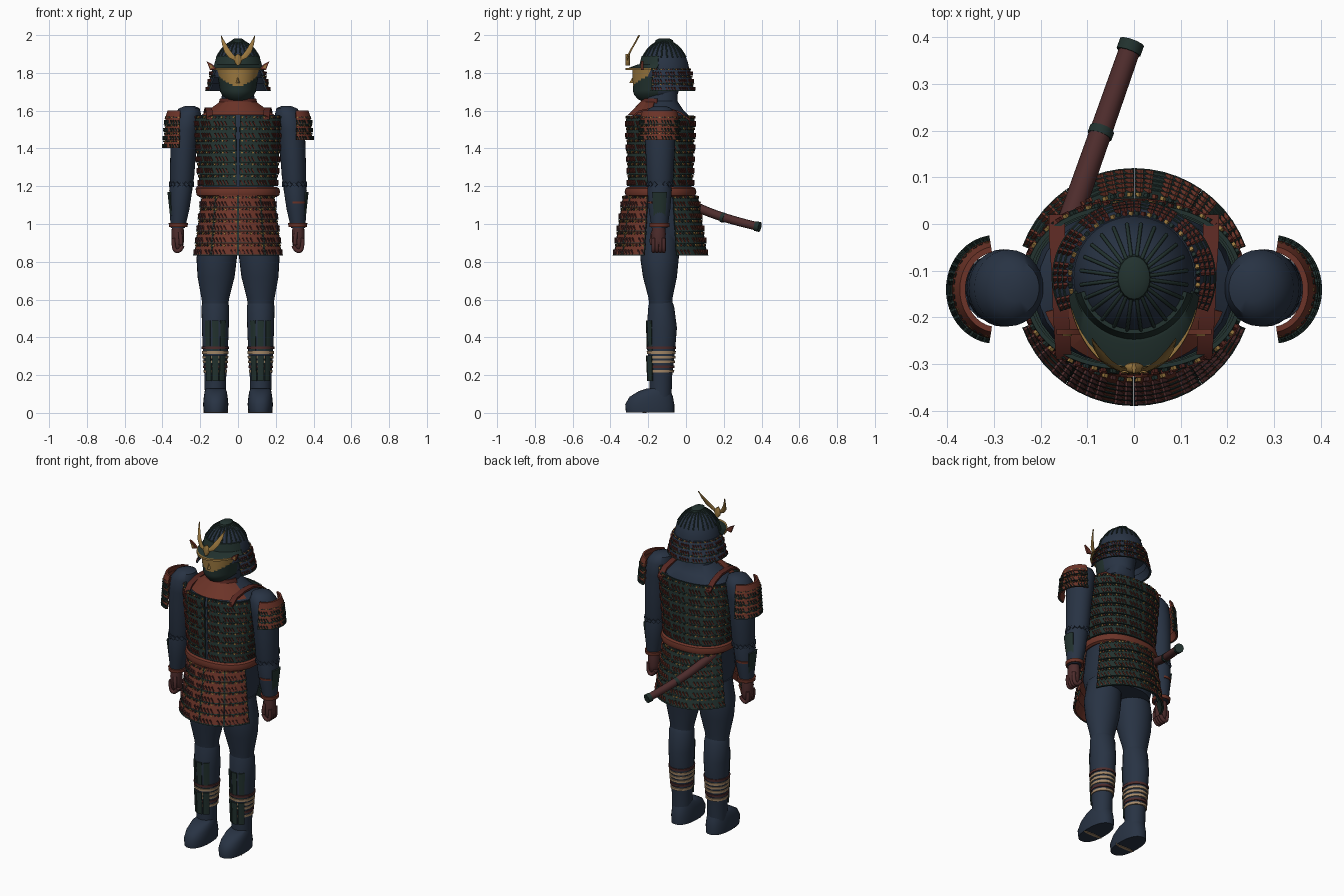
import bpy, bmesh
from math import sin, cos, atan2, radians, pi
from mathutils import Matrix, Vector

cube = bpy.data.objects.get("Cube")
if cube:
    bpy.data.objects.remove(cube)

def material(name, r, g, b):
    m = bpy.data.materials.new(name)
    m.use_nodes = True
    m.diffuse_color = (r, g, b, 1)
    m.node_tree.nodes["Principled BSDF"].inputs["Base Color"].default_value = (r, g, b, 1)
    return m

navy = material("navy cloth", .021, .033, .057)
green = material("dark green lacquer", .016, .032, .028)
red = material("red lacquer", .15, .034, .021)
maroon = material("maroon leather", .075, .025, .025)
brown = material("dark red lacing", .095, .02, .015)
gold = material("gold", .33, .19, .05)
tan = material("tan cord", .38, .25, .14)

built = []

def finish(name, bm, *mats):
    bmesh.ops.recalc_face_normals(bm, faces=bm.faces)
    mesh = bpy.data.meshes.new(name)
    bm.to_mesh(mesh)
    bm.free()
    for m in mats:
        mesh.materials.append(m)
    ob = bpy.data.objects.new(name, mesh)
    bpy.context.collection.objects.link(ob)
    built.append(ob)
    return ob

def skin(bm, rings, closed=False, mat=0):
    """Join equal rings of points into a tube, capped unless closed."""
    loops = [[bm.verts.new(p) for p in ring] for ring in rings]
    n = len(loops[0])
    pairs = list(zip(loops, loops[1:])) + ([(loops[-1], loops[0])] if closed else [])
    faces = [bm.faces.new((a[i], a[(i + 1) % n], b[(i + 1) % n], b[i]))
             for a, b in pairs for i in range(n)]
    if not closed:
        faces += [bm.faces.new(loops[0]), bm.faces.new(loops[-1])]
    for f in faces:
        f.material_index = mat

def oval(c, rx, ry, a, e=2.0):
    """Point on a (super)ellipse in plan at angle a in degrees."""
    u, v = cos(radians(a)), sin(radians(a))
    k = 2 / e
    return (c[0] + rx * abs(u) ** k * (1 if u > 0 else -1),
            c[1] + ry * abs(v) ** k * (1 if v > 0 else -1))

def loft(name, mat, sections, n=28, e=2.0):
    """Upright body from (x, y, z, rx, ry) sections."""
    bm = bmesh.new()
    skin(bm, [[(*oval((x, y), rx, ry, 360 * i / n, e), z) for i in range(n)]
              for x, y, z, rx, ry in sections])
    return finish(name, bm, mat)

def sector(bm, c, profile, a0=0, a1=360, e=2.0, mat=0):
    """Sweep a closed (rx, ry, z) profile around c."""
    full = a1 - a0 == 360
    n = max(2, int((a1 - a0) / 6))
    skin(bm, [[(*oval(c, rx, ry, a0 + (a1 - a0) * i / n, e), z) for rx, ry, z in profile]
              for i in range(n if full else n + 1)], full, mat)

def shell(name, mat, c, top, bottom, thick, a0=0, a1=360, e=2.0):
    """Curved plate between a top and bottom (rx, ry, z)."""
    bm = bmesh.new()
    inner = [(rx - thick, ry - thick, z) for rx, ry, z in (bottom, top)]
    sector(bm, c, [top, bottom] + inner, a0, a1, e)
    return finish(name, bm, mat)

def tube(name, mat, points, radius, taper=None):
    cu = bpy.data.curves.new(name, "CURVE")
    cu.dimensions = "3D"
    cu.bevel_depth, cu.bevel_resolution, cu.use_fill_caps = radius, 3, True
    sp = cu.splines.new("NURBS")
    sp.points.add(len(points) - 1)
    sp.order_u, sp.use_endpoint_u, sp.resolution_u = 3, True, 4
    for i, p in enumerate(points):
        sp.points[i].co = (*p, 1)
        sp.points[i].radius = taper[i] if taper else 1
    cu.materials.append(mat)
    ob = bpy.data.objects.new(name, cu)
    bpy.context.collection.objects.link(ob)
    built.append(ob)

def block(bm, loc, size, turn=0, slant=0, mat=0):
    m = (Matrix.Translation(loc) @ Matrix.Rotation(turn, 4, "Z")
         @ Matrix.Rotation(slant, 4, "X") @ Matrix.Diagonal((*size, 1)))
    for v in bmesh.ops.create_cube(bm, size=1, matrix=m)["verts"]:
        for f in v.link_faces:
            f.material_index = mat

def armour(name, c, rows, top, bottom, panels, plate, lace, e=2.0, gap=.017):
    """Overlapping laced rows from top to bottom (rx, ry, z)."""
    bm = bmesh.new()
    t, b = Vector(top), Vector(bottom)
    for r in range(rows):
        hi, lo = t.lerp(b, r / rows), t.lerp(b, (r + 1) / rows)
        h = hi.z - lo.z
        flare = Vector((.005, .005, 0))
        hi, lo = hi - flare, lo + flare
        back = Vector((.009, .009, 0))
        for a0, a1 in panels:
            sector(bm, c, [hi, lo, lo - back, hi - back], a0, a1, e)
            # dark hem along each row and dark edges on each panel
            hem = hi.lerp(lo, .9) + back * .2
            sector(bm, c, [hem, lo + back * .3, lo - back, hem - back], a0, a1, e, 3)
            for a in (a0, a1 - 1.2):
                sector(bm, c, [hi + back * .2, lo + back * .2, lo - back, hi - back], a, a + 1.2, e, 3)
            n = int(radians(a1 - a0) * (t.x + t.y) / 2 / gap)
            for i in range(n):
                a = a0 + (a1 - a0) * (i + .5) / n
                turn = atan2(sin(radians(a)) / t.y, cos(radians(a)) / t.x)
                # slanted laces in groups, with gold knots above
                q = hi.lerp(lo, .68)
                if i % 5 != 4:
                    block(bm, (*oval(c, q.x + .002, q.y + .002, a, e), q.z),
                          (.009, .006, h * .42), turn, .5, 1)
                q = hi.lerp(lo, .14)
                block(bm, (*oval(c, q.x + .002, q.y + .002, a, e), q.z),
                      (.01, .009, h * .15), turn, -.6, (2, 1, 3)[i % 3])
    return finish(name, bm, plate, lace, gold, green)

mid = (0, -.135)

# body under the armour
loft("torso", navy, [(*mid, z, rx, ry) for z, rx, ry in (
    (.88, .17, .16), (1.0, .2, .18), (1.15, .185, .165), (1.5, .215, .165),
    (1.57, .205, .155), (1.605, .15, .12), (1.65, .09, .09), (1.72, .08, .09))], e=2.3)

# cuirass, belt and skirt
armour("cuirass", mid, 6, (.238, .182, 1.575), (.204, .17, 1.2), [(-88.5, 268.5)], green, brown, 2.3)
bm = bmesh.new()
sector(bm, mid, [(.205 + .018 * cos(k * pi / 4), .172 + .018 * cos(k * pi / 4),
                  1.17 + .026 * sin(k * pi / 4)) for k in range(8)], e=2.3)
finish("belt", bm, red)
front_panels = [(200 + 35 * k, 234.8 + 35 * k) for k in range(4)]
back_panels = [(20 + 35 * k, 54.8 + 35 * k) for k in range(4)]
skirt = ((.205, .198, 1.15), (.247, .247, .832))
armour("front_skirt", mid, 5, *skirt, front_panels, red, maroon)
armour("back_skirt", mid, 5, *skirt, back_panels, green, red)

# throat guard and collar
shell("throat_guard", red, mid, (.1, .105, 1.648), (.2, .172, 1.578), .012, 198, 342)
shell("collar", brown, mid, (.097, .1, 1.665), (.105, .108, 1.638), .012, 190, 350)
for side, s in (("right", -1), ("left", 1)):
    # shoulder strap
    bm = bmesh.new()
    path = ((.165, .02, 1.55), (.165, -.03, 1.59), (.16, -.1, 1.61),
            (.157, -.18, 1.61), (.153, -.25, 1.595), (.15, -.29, 1.56))
    skin(bm, [[(s * x + w, y, z + t) for w, t in
               ((-.017, -.006), (.017, -.006), (.017, .006), (-.017, .006))] for x, y, z in path])
    finish(side + "_shoulder_strap", bm, brown)

    # arm with a ruffled sleeve edge
    loft(side + "_upper_arm", navy, [(s * x, -.137, z, rx, ry) for x, z, rx, ry in (
        (.255, 1.625, .025, .03), (.258, 1.612, .055, .06), (.268, 1.575, .074, .082),
        (.28, 1.5, .074, .083), (.29, 1.38, .068, .077), (.297, 1.24, .064, .07), (.298, 1.21, .058, .064))])
    loft(side + "_forearm", navy, [(s * x, -.14, z, rx, ry) for x, z, rx, ry in (
        (.298, 1.24, .056, .058), (.303, 1.18, .061, .065), (.31, 1.08, .053, .057), (.318, .98, .038, .042))])
    bm = bmesh.new()
    for k in range(16):
        a = 22.5 * k
        block(bm, (*oval((s * .298, -.138), .06, .066, a), 1.21), (.012, .018, .022), radians(a), .785)
    finish(side + "_sleeve_ruffle", bm, navy)
    out = 0 if s > 0 else 180
    shell(side + "_forearm_splint", green, (s * .308, -.14), (.066, .07, 1.17), (.05, .054, 1.03),
          .01, out - 34, out + 34)
    shell(side + "_forearm_tie", red, (s * .308, -.14), (.06, .065, 1.12), (.059, .064, 1.108), .01,
          out - 110, out - 40)
    shell(side + "_wrist_band", red, (s * .316, -.14), (.051, .054, 1.005), (.049, .052, .985), .014)
    # closed hand
    loft(side + "_palm", maroon, [(s * .319, -.145, z, rx, ry) for z, rx, ry in (
        (.99, .03, .034), (.95, .034, .038), (.91, .033, .037), (.88, .028, .034), (.868, .018, .026))], 16)
    for k in range(4):
        y = -.172 + .018 * k
        tube(side + "_finger", maroon, [(s * .34, y, .925), (s * .345, y, .865), (s * .31, y, .85),
                                        (s * .292, y, .885)], .011)
    tube(side + "_thumb", maroon, [(s * .308, -.175, .955), (s * .3, -.185, .92), (s * .303, -.18, .89)], .011)

    # hanging shoulder plates
    rows = 4 if s < 0 else 3
    base = (s * .295, -.14)
    armour(side + "_shoulder_plates", base, rows, (.088, .1, 1.57), (.1, .109, 1.57 - .042 * rows),
           [(out - 82, out + 82)], red, green, gap=.014)
    shell(side + "_shoulder_cap", red, base, (.078, .092, 1.6), (.094, .106, 1.555), .012, out - 82, out + 82)

    # leg and foot
    loft(side + "_thigh", navy, [(s * x, y, z, rx, ry) for x, y, z, rx, ry in (
        (.1, -.14, .95, .095, .1), (.113, -.14, .82, .107, .102), (.116, -.138, .72, .098, .09),
        (.12, -.135, .61, .074, .064), (.12, -.133, .56, .066, .06))])
    loft(side + "_shin", navy, [(s * .12, y, z, rx, ry) for y, z, rx, ry in (
        (-.133, .59, .066, .06), (-.131, .565, .073, .068), (-.128, .45, .071, .08),
        (-.13, .33, .066, .072), (-.134, .2, .058, .061), (-.135, .08, .055, .058))])
    loft(side + "_foot", navy, [(s * .118, y, z, rx, ry) for y, z, rx, ry in (
        (-.19, .003, .063, .128), (-.192, .045, .067, .13), (-.184, .085, .063, .115),
        (-.165, .115, .058, .085), (-.145, .13, .05, .06))], e=2.3)
    loft(side + "_sole_tie", tan, [(s * .118, -.22, z, .064, .01) for z in (0, .014)], 12)
    # shin splints and cords
    for k in (-1, 0, 1):
        a = 270 + 36 * k
        shell(side + "_shin_splint", green, (s * .12, -.13), (.074, .083, .49), (.068, .077, .33),
              .008, a - 13, a + 13)
        shell(side + "_lower_shin_splint", green, (s * .12, -.132), (.069, .08, .305), (.063, .074, .17),
              .008, a - 15, a + 15)
    for k in range(6):
        g = .073 - .002 * k
        z = .352 - .025 * k
        shell(side + "_shin_cord", maroon if k in (0, 4) else tan, (s * .12, -.131),
              (g, g + .006, z), (g - .001, g + .005, z - .014), .012)

# head, with a bare upper face and a dark lower mask
head = loft("head", navy, [(0, y, z, rx, ry) for y, z, rx, ry in [
    (-.16, 1.645, .04, .06), (-.16, 1.66, .065, .095), (-.16, 1.685, .086, .115)] +
    [(-.16, 1.7 + .01 * k, .094 + .0016 * k, .12 + .0004 * k) for k in range(13)]], 64)
head.data.materials.append(green)
head.data.materials.append(gold)
for f in head.data.polygons:
    p = f.center
    if p.y < -.15:
        f.material_index = 2 if p.z > 1.732 + 5 * p.x ** 2 else 1
bm = bmesh.new()
skin(bm, [[(0, -.275, 1.79), (.004, -.275, 1.79), (-.004, -.275, 1.79)],
          [(0, -.3, 1.748), (.014, -.275, 1.745), (-.014, -.275, 1.745)]])
finish("nose", bm, gold)

# helmet bowl with ribs and top knob
crown = (0, -.115)
def bowl(el):
    w, h = cos(radians(el)), sin(radians(el))
    return .132 * w, .134 * w, 1.79 + .18 * h

loft("helmet_bowl", navy, [(*crown, z, rx, ry) for rx, ry, z in
     [(.132, .134, 1.775)] + [bowl(e) for e in range(0, 90, 8)]], 48)
for k in range(24):
    pts = []
    for el in (30, 45, 60, 76):
        rx, ry, z = bowl(el)
        pts.append((*oval(crown, rx, ry, 15 * k + 7.5), z + .003))
    tube("helmet_rib", green, pts, .004)
loft("helmet_knob", green, [(*crown, z, rx, ry) for z, rx, ry in (
    (1.955, .038, .05), (1.973, .034, .046), (1.981, .022, .03))], 20)
shell("forehead_plate", green, crown, (.118, .12, 1.89), (.137, .139, 1.815), .012, 195, 345)

# brim and neck guard
shell("brim", green, crown, (.13, .14, 1.845), (.143, .2, 1.822), .008, 192, 348)
shell("brim_edge", gold, crown, (.142, .205, 1.825), (.143, .206, 1.815), .012, 200, 340)
armour("neck_guard", crown, 3, (.137, .138, 1.825), (.168, .158, 1.705), [(-26, 206)], navy, brown, gap=.013)

# turned back ear plates, horns and crest
for side, s in (("right", -1), ("left", 1)):
    bm = bmesh.new()
    skin(bm, [[(s * x, -.225 - t, z) for x, z in ((.115, 1.822), (.148, 1.815), (.166, 1.862), (.135, 1.845))]
              for t in (0, .012)])
    skin(bm, [[(s * x, -.232 - t, z) for x, z in ((.133, 1.826), (.146, 1.824), (.153, 1.846), (.138, 1.838))]
              for t in (0, .008)], mat=1)
    finish(side + "_ear_plate", bm, red, gold)
    # flat curved blade
    bm = bmesh.new()
    blade = ((.006, -.312, 1.868, .008), (.036, -.308, 1.888, .014), (.06, -.292, 1.92, .015),
             (.077, -.27, 1.958, .01), (.09, -.248, 1.999, .001))
    skin(bm, [[(s * (x + w * .8), y, z - w * .6), (s * x, y - .005, z),
               (s * (x - w * .8), y, z + w * .6), (s * x, y + .005, z)] for x, y, z, w in blade])
    finish(side + "_horn", bm, gold)
loft("crest_boss", gold, [(0, -.308, z, r, .012) for z, r in (
    (1.84, .006), (1.855, .018), (1.872, .022), (1.888, .016), (1.9, .004))], 12)

# scabbard tucked through the belt
line = [(-.2, -.17, 1.185), (-.13, .03, 1.1), (-.07, .2, 1.03), (-.005, .385, .985)]
tube("scabbard", maroon, line, .024, (1.1, 1.05, 1, .95))
tube("scabbard_ring", green, [(-.074, .188, 1.037), (-.068, .204, 1.031)], .027)
tube("scabbard_tip", green, [(-.012, .368, .989), (-.004, .39, .984)], .027)

# convert curves and smooth soft surfaces
bpy.ops.object.select_all(action="DESELECT")
for ob in built:
    ob.select_set(True)
bpy.context.view_layer.objects.active = built[0]
bpy.ops.object.convert(target="MESH")
bpy.ops.object.shade_smooth_by_angle(angle=radians(40))
